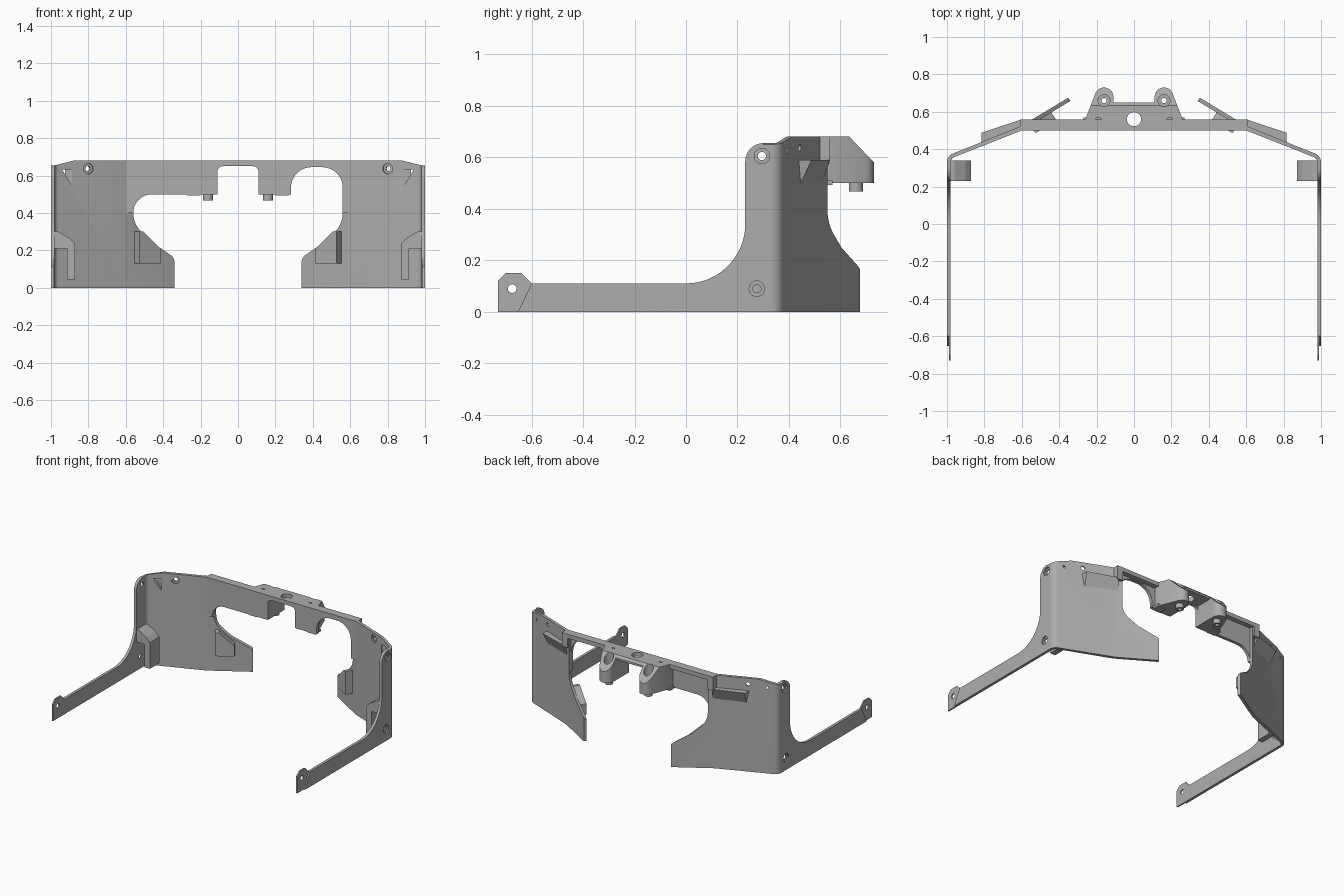
import bpy, bmesh, math
from mathutils import Vector, Matrix

cube = bpy.data.objects.get("Cube")
if cube:
    bpy.data.objects.remove(cube)

grey = bpy.data.materials.new("matte grey")
grey.use_nodes = True
COLOUR = (0.42, 0.42, 0.42, 1)
grey.diffuse_color = COLOUR
grey.node_tree.nodes["Principled BSDF"].inputs["Base Color"].default_value = COLOUR


def finish(name, bm):
    bmesh.ops.recalc_face_normals(bm, faces=bm.faces)
    mesh = bpy.data.meshes.new(name)
    bm.to_mesh(mesh)
    bm.free()
    mesh.materials.append(grey)
    obj = bpy.data.objects.new(name, mesh)
    bpy.context.collection.objects.link(obj)
    return obj


def prism(name, outline, axis, low, high):
    """Extrude a closed 2D outline along an axis; the outline uses the other two."""
    place = {"x": lambda a, b, d: (d, a, b),
             "y": lambda a, b, d: (a, d, b),
             "z": lambda a, b, d: (a, b, d)}[axis]
    bm = bmesh.new()
    face = bm.faces.new([bm.verts.new(place(a, b, low)) for a, b in outline])
    out = bmesh.ops.extrude_face_region(bm, geom=[face])
    verts = [v for v in out["geom"] if isinstance(v, bmesh.types.BMVert)]
    bmesh.ops.translate(bm, verts=verts, vec=Vector(place(0, 0, high - low)))
    return finish(name, bm)


def box(name, x, y, z):
    return prism(name, [(x[0], y[0]), (x[1], y[0]), (x[1], y[1]), (x[0], y[1])], "z", *z)


def cylinder(name, start, end, radius):
    start, end = Vector(start), Vector(end)
    turn = (end - start).to_track_quat("Z", "Y").to_matrix().to_4x4()
    bm = bmesh.new()
    bmesh.ops.create_cone(bm, cap_ends=True, segments=24, radius1=radius, radius2=radius,
                          depth=(end - start).length,
                          matrix=Matrix.Translation((start + end) / 2) @ turn)
    return finish(name, bm)


def arc(cx, cy, r, a0, a1, n=8):
    angles = [math.radians(a0 + (a1 - a0) * i / n) for i in range(n + 1)]
    return [(cx + r * math.cos(a), cy + r * math.sin(a)) for a in angles]


def bake(obj):
    graph = bpy.context.evaluated_depsgraph_get()
    mesh = bpy.data.meshes.new_from_object(obj.evaluated_get(graph))
    obj.modifiers.clear()
    obj.data = mesh


def cut(obj, cutters):
    for c in cutters:
        mod = obj.modifiers.new("cut", "BOOLEAN")
        mod.operation, mod.solver, mod.object = "DIFFERENCE", "EXACT", c
        bake(obj)
        bpy.data.objects.remove(c)


def mirror(obj):
    obj.modifiers.new("mirror", "MIRROR").use_mirror_merge = False
    bake(obj)


def smooth(obj):
    bpy.ops.object.select_all(action="DESELECT")
    obj.select_set(True)
    bpy.context.view_layer.objects.active = obj
    bpy.ops.object.shade_smooth_by_angle(angle=math.radians(30))


# Side arm, rounded corner and two angled back panels as one bent wall
outer = [(1, -0.73)] + arc(0.95, 0.33, 0.05, 0, 68, 6) + [(0.6, 0.525), (0.352, 0.675)]
inner = [(0.34, 0.658), (0.6, 0.5)] + arc(0.95, 0.33, 0.03, 68, 0, 6) + [(0.98, -0.73)]
wall = prism("side_wall", outer + inner, "z", 0, 0.68)

arm_clear = prism("arm_clear", [(-0.9, 1), (-0.9, 0.12), (-0.73, 0.12), (-0.7, 0.15),
                                (-0.64, 0.15), (-0.6, 0.11)]
                  + arc(0, 0.34, 0.23, -90, 0, 12) + arc(0.3, 0.585, 0.07, 180, 90, 6)
                  + [(0.35, 0.655), (0.38, 0.68), (0.38, 1)], "x", 0.9, 1.1)
opening = prism("opening", [(0.2, -0.1), (0.338, -0.1), (0.338, 0.13)]
                + arc(0.395, 0.13, 0.057, 180, 120, 4) + [(0.47, 0.25)]
                + arc(0.42, 0.4, 0.14, -45, 0, 6) + [(0.56, 0.9), (0.2, 0.9)], "y", 0.4, 0.9)
shoulder = prism("shoulder", [(0.88, 0.68), (1.02, 0.645), (1.1, 0.9), (0.88, 0.9)], "y", 0.3, 0.6)
thin_tip = prism("thin_tip", [(-0.8, -0.1), (-0.7, -0.1), (-0.6, 0.11), (-0.6, 0.3), (-0.8, 0.3)],
                 "x", 0.99, 1.1)
pocket = prism("pocket", [(0.885, 0.632), (0.94, 0.632), (0.89, 0.55)], "y", 0.3, 0.394)
cutters = [arm_clear, opening, shoulder, thin_tip, pocket]
for y, z in [(0.275, 0.09), (0.295, 0.605)]:
    cutters += [cylinder("bolt", (0.9, y, z), (1.1, y, z), 0.016),
                cylinder("bolt_seat", (0.99, y, z), (1.1, y, z), 0.03)]
cutters.append(cylinder("tip_bolt", (0.9, -0.675, 0.09), (1.1, -0.675, 0.09), 0.017))
normal = Vector((0.38, 0.925, 0))
screw = Vector((0.8, 0.422, 0.637))
cutters += [cylinder("screw", screw - normal * 0.1, screw + normal * 0.1, 0.014),
            cylinder("screw_seat", screw - normal * 0.1, screw + normal * 0.008, 0.028)]
cut(wall, cutters)
mirror(wall)
smooth(wall)

# Front plate of the cross beam, with one deep and one shallow arch
beam_face = prism("beam_face", [(-0.6, 0.68), (-0.6, 0.4), (-0.56, 0.4)]
                  + arc(-0.46, 0.4, 0.1, 180, 90) + [(-0.11, 0.5)]
                  + arc(-0.08, 0.62, 0.03, 180, 90, 4) + arc(0.08, 0.62, 0.03, 90, 0, 4)
                  + [(0.11, 0.5), (0.283, 0.5)] + arc(0.393, 0.535, 0.11, 180, 90)
                  + arc(0.45, 0.535, 0.11, 90, 0) + [(0.56, 0.4), (0.6, 0.4), (0.6, 0.68)],
                  "y", 0.5, 0.523)
smooth(beam_face)

# Top flange of the beam
flange = box("beam_flange", (-0.61, 0.61), (0.505, 0.56), (0.65, 0.68))
cut(flange, [cylinder("centre_hole", (0, 0.56, 0.5), (0, 0.56, 0.8), 0.038)])

# Central mount with two rounded ears
half = [(0.26, 0.51), (0.26, 0.56)] + arc(0.16, 0.68, 0.05, 20, 180, 10) + [(0.11, 0.65)]
mount = prism("central_mount", half + [(-x, y) for x, y in reversed(half)], "z", 0.5, 0.68)
cutters = [box("notch", (-0.11, 0.11), (0.4, 0.9), (0.4, 0.65)),
           prism("ear_slope", [(0.625, 0.69), (0.735, 0.575), (0.9, 0.575), (0.9, 0.69)],
                 "x", -0.5, 0.5),
           cylinder("centre_hole", (0, 0.56, 0.4), (0, 0.56, 0.8), 0.038)]
for s in (-1, 1):
    cutters += [cylinder("ear_hole", (s * 0.16, 0.66, 0.4), (s * 0.16, 0.66, 0.8), 0.014),
                cylinder("ear_seat", (s * 0.16, 0.66, 0.57), (s * 0.16, 0.66, 0.8), 0.032),
                cylinder("dowel_hole", (s * 0.19, 0.552, 0.6), (s * 0.19, 0.552, 0.8), 0.018)]
cut(mount, cutters)
smooth(mount)

# Short hollow pins and pads below the ears
pin = cylinder("ear_pin", (0.16, 0.66, 0.467), (0.16, 0.66, 0.505), 0.027)
cut(pin, [cylinder("pin_bore", (0.16, 0.66, 0.4), (0.16, 0.66, 0.6), 0.014)])
mirror(pin)
smooth(pin)
pad = box("mount_pad", (0.2, 0.27), (0.505, 0.57), (0.493, 0.51))
mirror(pad)

# Stepped end of the beam on each side
mirror(box("beam_end", (0.565, 0.61), (0.505, 0.56), (0.58, 0.68)))

# Tapered ledge on the outside of each angled panel
bm = bmesh.new()
ends = []
for x, wall_y, out_y in [(0.6, 0.515, 0.56), (0.815, 0.43, 0.488)]:
    ends.append([bm.verts.new(p) for p in
                 [(x, wall_y, 0.59), (x, out_y, 0.59), (x - 0.02, wall_y + 0.008, 0.485)]])
bm.faces.new(ends[0])
bm.faces.new(ends[1])
for i in range(3):
    j = (i + 1) % 3
    bm.faces.new([ends[0][i], ends[0][j], ends[1][j], ends[1][i]])
mirror(finish("panel_ledge", bm))

# Hooked blocks inside the side walls
hook = prism("side_hook", [(0.985, 0.3), (0.96, 0.3), (0.9, 0.265), (0.872, 0.235), (0.872, 0.043),
                           (0.914, 0.043), (0.914, 0.21), (0.985, 0.21)], "y", 0.23, 0.34)
mirror(hook)

# Slanted clips inside the lower back panels
clip = prism("panel_clip", [(0, 0.13), (0.13, 0.13), (0.13, 0.21), (0.025, 0.3), (0, 0.3)],
             "y", -0.055, 0.008)
clip.data.transform(Matrix.Translation((0.555, 0.533, 0)) @ Matrix.Rotation(math.radians(148.7), 4, "Z")
                    @ Matrix.Scale(-1, 4, (0, 1, 0)))
clip.data.flip_normals()
mirror(clip)
